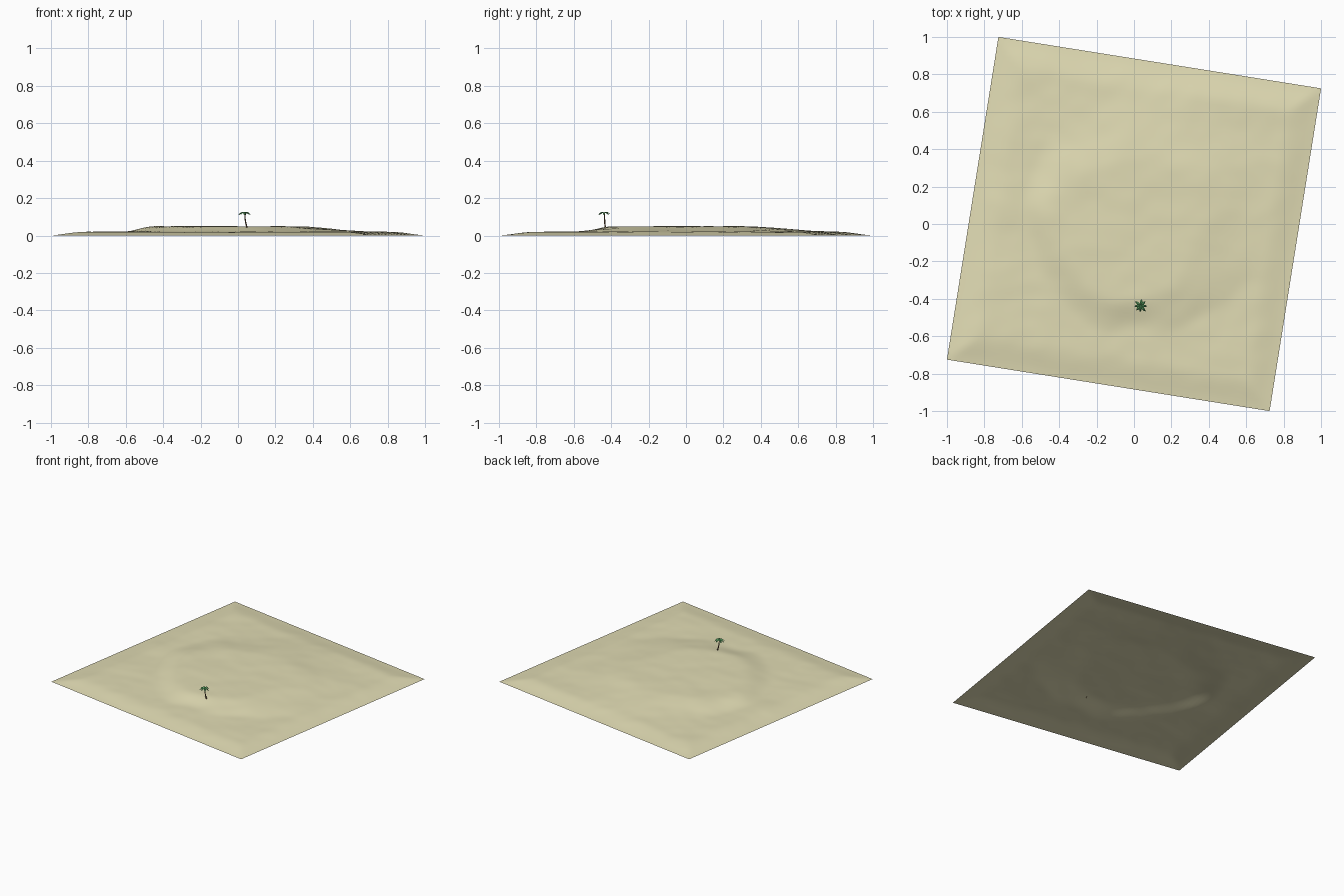
import bpy, bmesh, math, random
from mathutils import Vector, Matrix, noise

if "Cube" in bpy.data.objects:
    bpy.data.objects.remove(bpy.data.objects["Cube"])

random.seed(4)
SIDE = 1.747
TURN = Matrix.Rotation(math.radians(-9.06), 4, 'Z')


def material(name, color):
    m = bpy.data.materials.new(name)
    m.diffuse_color = (*color, 1)
    m.use_nodes = True
    m.node_tree.nodes["Principled BSDF"].inputs["Base Color"].default_value = m.diffuse_color
    return m


def make_object(name, bm, mat, smooth=True):
    mesh = bpy.data.meshes.new(name)
    bm.to_mesh(mesh)
    bm.free()
    mesh.materials.append(mat)
    for p in mesh.polygons:
        p.use_smooth = smooth
    ob = bpy.data.objects.new(name, mesh)
    bpy.context.collection.objects.link(ob)
    return ob


def smoothstep(a, b, t):
    t = max(0, min(1, (t - a) / (b - a)))
    return t * t * (3 - 2 * t)


def height(p):
    """Ground height at world x, y: rim slope, low shelf, central plateau, ripples."""
    q = TURN.inverted() @ Vector((p.x, p.y, 0))
    edge = SIDE / 2 - max(abs(q.x), abs(q.y))
    rim = smoothstep(-0.03, 0.17, edge) - smoothstep(-0.03, 0.17, 0)
    wobble = 0.09 * noise.noise(Vector((p.x * 3, p.y * 3, 5)))
    r = math.hypot((p.x - 0.02) / 0.95, p.y - 0.03) + wobble
    soft = 0.1 + 0.2 * smoothstep(-0.3, 0.7, p.x * 0.6 + p.y * 0.8)
    plateau = 1 - smoothstep(0.52 - soft, 0.53 + soft, r)
    ripple = noise.noise(Vector((p.x * 4, p.y * 5, 1))) * 0.004
    ripple += noise.noise(Vector((p.x * 9, p.y * 11, 2))) * 0.0018
    return max(0, rim * (0.021 + ripple) + 0.029 * plateau)


# Sand dune sheet
bm = bmesh.new()
bmesh.ops.create_grid(bm, x_segments=70, y_segments=70, size=SIDE / 2, matrix=TURN)
for v in bm.verts:
    v.co.z = height(v.co)
make_object("sand_ground", bm, material("sand", (0.76, 0.72, 0.46)))

# Leaning palm trunk
base = Vector((0.049, -0.432, 0))
base.z = height(base) - 0.004
top = Vector((0.036, -0.437, 0.119))
bm = bmesh.new()
rings = []
for i in range(8):
    t = i / 7
    c = base.lerp(top, t) + Vector((-0.003, 0, 0)) * math.sin(math.pi * t)
    rad = 0.0042 - 0.0018 * t
    rings.append([bm.verts.new(c + Vector((rad * math.cos(a), rad * math.sin(a), 0)))
                  for a in (k * math.tau / 8 for k in range(8))])
for lo, hi in zip(rings, rings[1:]):
    for k in range(8):
        bm.faces.new((lo[k], lo[(k + 1) % 8], hi[(k + 1) % 8], hi[k]))
bm.faces.new(rings[-1])
make_object("palm_trunk", bm, material("bark", (0.16, 0.09, 0.05)))

# Drooping folded fronds
bm = bmesh.new()
profile = [(0, 0, 0.002), (0.009, 0.006, 0.006), (0.019, 0.006, 0.007),
           (0.029, 0, 0.005), (0.036, -0.009, 0.0008)]
for k in range(8):
    a = k * math.tau / 8 + random.uniform(-0.15, 0.15)
    scale = random.uniform(0.88, 1.08)
    out = Vector((math.cos(a), math.sin(a), 0))
    side = Vector((-out.y, out.x, 0))
    rows = []
    for d, z, w in profile:
        mid = top + out * d * scale + Vector((0, 0, z))
        drop = Vector((0, 0, -0.5 * w))
        rows.append([bm.verts.new(c) for c in (mid - side * w + drop, mid, mid + side * w + drop)])
    for r0, r1 in zip(rows, rows[1:]):
        for j in range(2):
            bm.faces.new((r0[j], r1[j], r1[j + 1], r0[j + 1]))
make_object("palm_fronds", bm, material("leaf", (0.1, 0.36, 0.12)), smooth=False)
